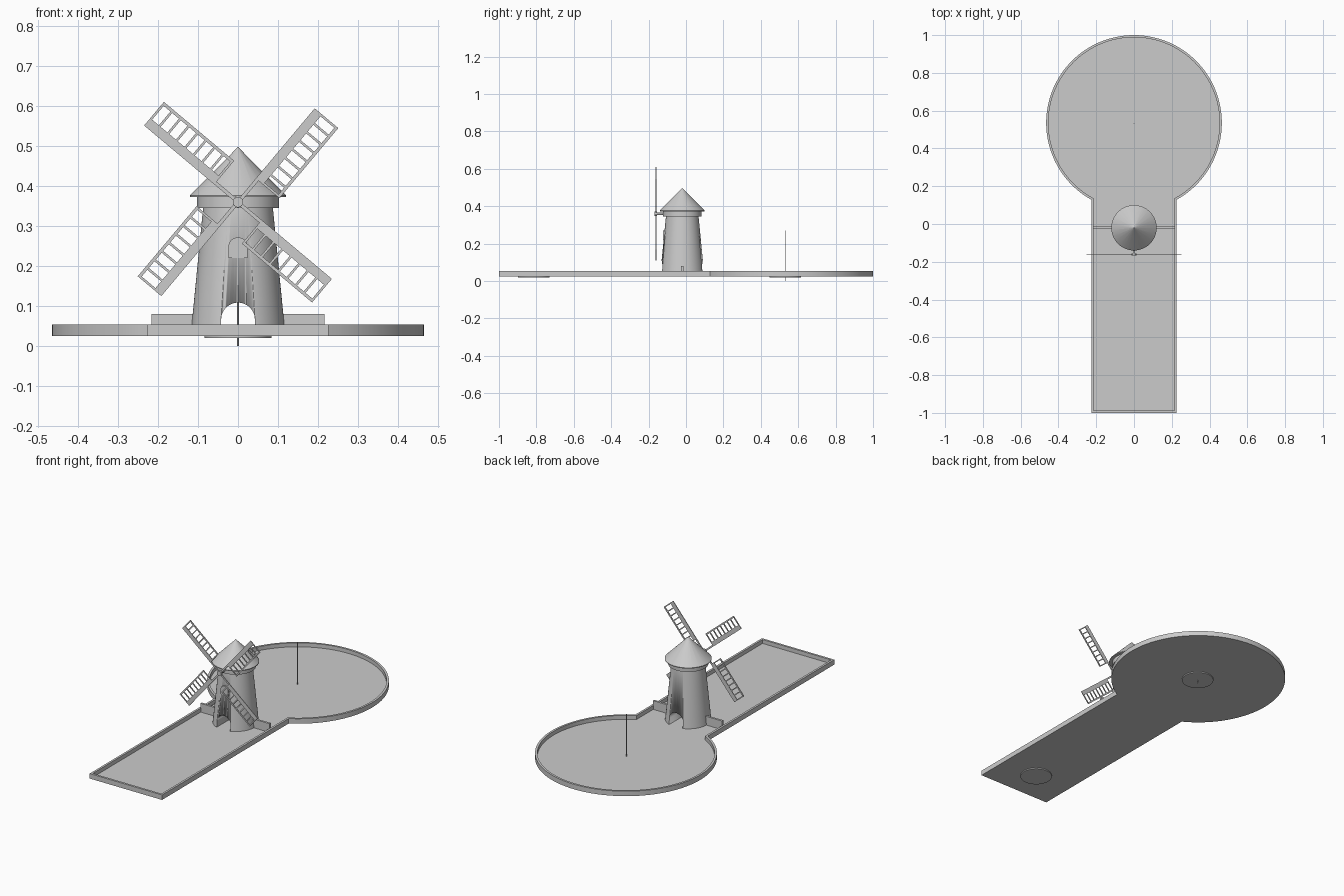
import bpy, bmesh, math
from mathutils import Matrix

if "Cube" in bpy.data.objects:
    bpy.data.objects.remove(bpy.data.objects["Cube"])

CY = -0.02      # tower axis y
FLOOR = 0.031   # playing surface height


def finish(name, bm, smooth=False):
    bmesh.ops.recalc_face_normals(bm, faces=bm.faces)
    me = bpy.data.meshes.new(name)
    bm.to_mesh(me)
    bm.free()
    ob = bpy.data.objects.new(name, me)
    bpy.context.collection.objects.link(ob)
    if smooth:
        bpy.ops.object.select_all(action='DESELECT')
        ob.select_set(True)
        bpy.context.view_layer.objects.active = ob
        bpy.ops.object.shade_smooth_by_angle(angle=math.radians(30))
    return ob


def skin(bm, loops):
    """Join equal-length vertex loops with quads and cap both ends."""
    for a, b in zip(loops, loops[1:]):
        for i in range(len(a)):
            j = (i + 1) % len(a)
            bm.faces.new((a[i], a[j], b[j], b[i]))
    bm.faces.new(loops[0])
    bm.faces.new(loops[-1])


def lathe(name, profile, x=0, y=CY, n=64):
    bm = bmesh.new()
    ang = [2 * math.pi * i / n for i in range(n)]
    loops = [[bm.verts.new((x + r * math.cos(a), y + r * math.sin(a), z)) for a in ang]
             for r, z in profile]
    skin(bm, loops)
    bmesh.ops.remove_doubles(bm, verts=bm.verts, dist=1e-5)
    return finish(name, bm, True)


def box(bm, x0, x1, y0, y1, z0, z1, spin=None):
    m = Matrix.Translation(((x0 + x1) / 2, (y0 + y1) / 2, (z0 + z1) / 2)) @ \
        Matrix.Diagonal((x1 - x0, y1 - y0, z1 - z0, 1))
    bmesh.ops.create_cube(bm, size=1, matrix=(spin @ m) if spin else m)


def arch(name, r, z0, spring, y0, y1):
    """Round-topped block extruded along y."""
    pts = [(r, z0)] + [(r * math.cos(math.pi * i / 24), spring + r * math.sin(math.pi * i / 24))
                       for i in range(25)] + [(-r, z0)]
    bm = bmesh.new()
    skin(bm, [[bm.verts.new((x, y, z)) for x, z in pts] for y in (y0, y1)])
    return finish(name, bm, True)


# keyhole-shaped course: floor with a raised rim
def keyhole(bm, inset, z):
    w, r, cy = 0.226 - inset, 0.465 - inset, 0.535
    a0 = -math.acos(w / r)
    a1 = math.pi - a0
    pts = [(-w, -1 + inset), (w, -1 + inset)]
    for i in range(97):
        a = a0 + (a1 - a0) * i / 96
        pts.append((r * math.cos(a), cy + r * math.sin(a)))
    return [bm.verts.new((x, y, z)) for x, y in pts]


bm = bmesh.new()
skin(bm, [keyhole(bm, 0, 0.025), keyhole(bm, 0, 0.053),
          keyhole(bm, 0.012, 0.053), keyhole(bm, 0.012, FLOOR)])
finish("course_base", bm, True)

# discs under the tee and the hole, and the thin pole
for name, y in (("tee_disc", -0.815), ("hole_disc", 0.53)):
    lathe(name, [(0.084, 0.019), (0.084, FLOOR - 0.001)], y=y)
lathe("flag_pole", [(0.002, 0), (0.002, 0.27)], y=0.53, n=12)

# tower and footing with the tunnel cut through
tower = lathe("tower", [(0.118, FLOOR), (0.087, 0.347)])
footing = lathe("tower_footing", [(0.128, FLOOR - 0.001), (0.128, 0.042), (0.11, 0.042),
                                  (0.11, FLOOR - 0.001)])
cutter = arch("tunnel_cutter", 0.042, 0.0, 0.066, -0.3, 0.3)
cutter.hide_render = True
for ob in (tower, footing):
    mod = ob.modifiers.new("tunnel", 'BOOLEAN')
    mod.operation = 'DIFFERENCE'
    mod.solver = 'EXACT'
    mod.object = cutter
    bpy.context.view_layer.objects.active = ob
    bpy.ops.object.modifier_apply(modifier=mod.name)
bpy.data.objects.remove(cutter)

# collar and conical roof
lathe("tower_collar", [(0.103, 0.345), (0.103, 0.374)])
lathe("roof", [(0.12, 0.372), (0.12, 0.376), (0.0001, 0.497)])

# front window
arch("window", 0.024, 0.22, 0.247, -0.122, -0.09)

# side walls from tower to rim
for s, side in ((-1, "left"), (1, "right")):
    bm = bmesh.new()
    xs = sorted((s * 0.10, s * 0.216))
    box(bm, xs[0], xs[1], CY - 0.006, CY + 0.006, FLOOR - 0.001, 0.08)
    finish(side + "_side_wall", bm)

# shaft and hub
HUB_Y, HUB_Z = -0.16, 0.359
for name, prof in (("sail_shaft", [(0.006, 0.0), (0.006, 0.08)]),
                   ("sail_hub", [(0.013, -0.008), (0.013, 0.004)])):
    ob = lathe(name, prof, y=0, n=32)
    ob.data.transform(Matrix.Translation((0, HUB_Y, HUB_Z)) @ Matrix.Rotation(-math.pi / 2, 4, 'X'))

# four lattice sails: spar, inner board, outer rail, rungs
for k in range(4):
    # local z runs along the spar, local x across the lattice
    spin = Matrix.Translation((0, HUB_Y, HUB_Z)) @ \
        Matrix.Rotation(math.radians(40 - 90 * k), 4, 'Y')
    bm = bmesh.new()
    t = 0.002
    box(bm, -0.004, 0.005, -t, t, 0, 0.303, spin)
    box(bm, 0.004, 0.02, -t, t, 0.074, 0.303, spin)
    box(bm, 0.065, 0.073, -t, t, 0.074, 0.303, spin)
    for i in range(9):
        z = 0.074 + i * 0.223 / 8
        box(bm, 0.019, 0.066, -t, t, z, z + 0.006, spin)
    finish("sail_%d" % (k + 1), bm)
